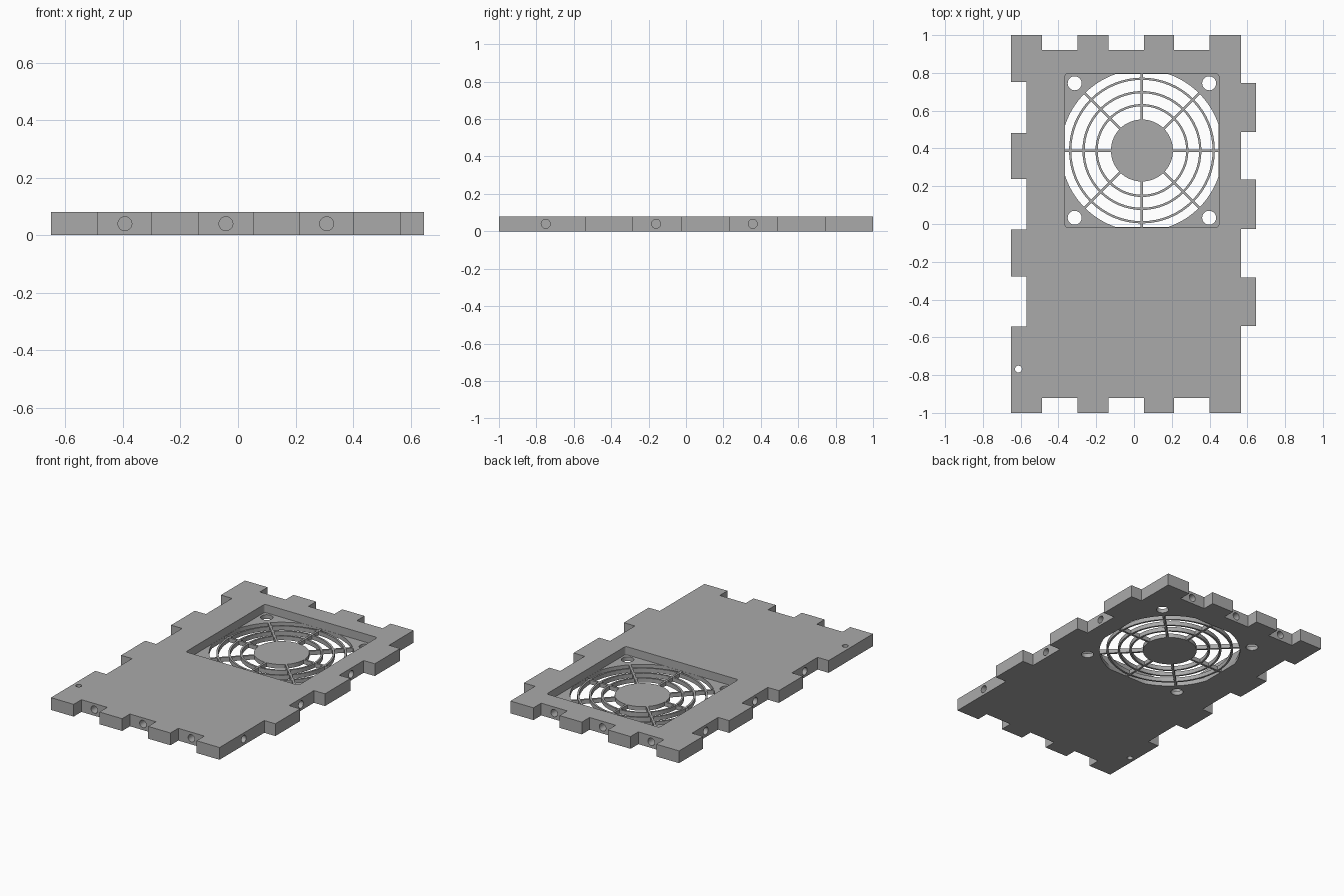
import bpy, bmesh, math
from mathutils import Matrix

if "Cube" in bpy.data.objects:
    bpy.data.objects.remove(bpy.data.objects["Cube"])

T, FLOOR = 0.08, 0.027            # plate thickness, grille thickness
CX, CY, HALF = 0.042, 0.389, 0.407  # fan recess centre and half size

grey = bpy.data.materials.new("plain_grey")
grey.diffuse_color = (0.4, 0.4, 0.4, 1)
grey.use_nodes = True
grey.node_tree.nodes["Principled BSDF"].inputs["Base Color"].default_value = grey.diffuse_color


def finish(name, bm):
    bmesh.ops.recalc_face_normals(bm, faces=bm.faces[:])
    me = bpy.data.meshes.new(name)
    bm.to_mesh(me)
    bm.free()
    me.materials.append(grey)
    ob = bpy.data.objects.new(name, me)
    bpy.context.collection.objects.link(ob)
    return ob


def prism(name, pts, z0, z1):
    """Extrude a flat outline from z0 to z1."""
    bm = bmesh.new()
    f = bm.faces.new([bm.verts.new((x, y, z0)) for x, y in pts])
    ext = bmesh.ops.extrude_face_region(bm, geom=[f])
    for v in ext["geom"]:
        if isinstance(v, bmesh.types.BMVert):
            v.co.z = z1
    return finish(name, bm)


def circle(r, n=64):
    return [(CX + r * math.cos(2 * math.pi * i / n),
             CY + r * math.sin(2 * math.pi * i / n)) for i in range(n)]


def smooth(ob):
    bpy.ops.object.select_all(action='DESELECT')
    ob.select_set(True)
    bpy.context.view_layer.objects.active = ob
    bpy.ops.object.shade_smooth_by_angle(angle=math.radians(30))


# Finger-jointed outline, anticlockwise from the front left corner
XL, XR, D = -0.57, 0.567, 0.08
notch_x = [(-0.486, -0.30), (-0.136, 0.052), (0.213, 0.401)]
tabs_r = [(-0.539, -0.283), (-0.027, 0.235), (0.486, 0.747)]
notch_l = [(0.483, 0.752), (-0.029, 0.238), (-0.543, -0.277)]
outline = [(XL - D, -1)]
for a, b in notch_x:
    outline += [(a, -1), (a, -1 + D), (b, -1 + D), (b, -1)]
outline.append((XR, -1))
for a, b in tabs_r:
    outline += [(XR, a), (XR + D, a), (XR + D, b), (XR, b)]
outline.append((XR, 1))
for a, b in reversed(notch_x):
    outline += [(b, 1), (b, 1 - D), (a, 1 - D), (a, 1)]
outline.append((XL - D, 1))
for a, b in notch_l:
    outline += [(XL - D, b), (XL, b), (XL, a), (XL - D, a)]
plate = prism("panel", outline, 0, T)

# Rounded square recess for the fan
rr, recess_pts = 0.015, []
for k, (sx, sy) in enumerate([(1, 1), (-1, 1), (-1, -1), (1, -1)]):
    for i in range(5):
        a = math.pi / 2 * (k + i / 4)
        recess_pts.append((CX + sx * (HALF - rr) + rr * math.cos(a),
                           CY + sy * (HALF - rr) + rr * math.sin(a)))
recess = prism("recess_cutter", recess_pts, FLOOR, 0.2)

# Round air opening, clipped by the recess sides
lim, R = HALF - 0.001, 0.428
ang = math.acos(lim / R)
open_pts = []
for k in range(4):
    for i in range(17):
        a = k * math.pi / 2 + ang + (math.pi / 2 - 2 * ang) * i / 16
        open_pts.append((CX + R * math.cos(a), CY + R * math.sin(a)))
opening = prism("opening_cutter", open_pts, -0.1, 0.05)

# Drilled holes: fan screws, corner pin hole and edge bolt holes
bm = bmesh.new()


def drill(loc, r, depth, axis='Z'):
    rot = {'Z': Matrix(), 'X': Matrix.Rotation(math.pi / 2, 4, 'Y'),
           'Y': Matrix.Rotation(math.pi / 2, 4, 'X')}[axis]
    bmesh.ops.create_cone(bm, cap_ends=True, segments=32, radius1=r, radius2=r,
                          depth=depth, matrix=Matrix.Translation(loc) @ rot)


for sx in (-1, 1):
    for sy in (-1, 1):
        drill((CX + sx * 0.356, CY + sy * 0.356, 0), 0.037, 0.1)
drill((-0.612, -0.768, 0.04), 0.018, 0.2)
for x in (-0.393, -0.042, 0.308):
    for s in (-1, 1):
        drill((x, s * (1 - D), T / 2), 0.024, 0.2, 'Y')
for y in (-0.75, -0.16, 0.357):
    drill((XR, y, T / 2), 0.024, 0.2, 'X')
for y in (0.61, 0.1, -0.41):
    drill((XL, y, T / 2), 0.024, 0.2, 'X')
holes = finish("hole_cutter", bm)

bpy.context.view_layer.objects.active = plate
for cutter in (recess, opening, holes):
    m = plate.modifiers.new(cutter.name, 'BOOLEAN')
    m.operation, m.solver, m.object = 'DIFFERENCE', 'EXACT', cutter
    bpy.ops.object.modifier_apply(modifier=m.name)
    bpy.data.objects.remove(cutter)
smooth(plate)

# Grille hub
smooth(prism("grille_hub", circle(0.164), 0, FLOOR))

# Grille rings
for n, r in enumerate((0.240, 0.309, 0.380)):
    bm = bmesh.new()
    loops = [[bm.verts.new((x, y, z)) for x, y in circle(q)]
             for q, z in ((r - 0.006, 0), (r + 0.006, 0),
                          (r + 0.006, FLOOR), (r - 0.006, FLOOR))]
    for k in range(4):
        a, b = loops[k], loops[(k + 1) % 4]
        for i in range(64):
            j = (i + 1) % 64
            bm.faces.new((a[i], a[j], b[j], b[i]))
    smooth(finish(f"grille_ring_{n + 1}", bm))

# Grille spokes
for k in range(8):
    a = k * math.pi / 4
    c, s = math.cos(a), math.sin(a)
    end = R + 0.001 if k % 2 else HALF
    pts = [(CX + u * c - v * s, CY + u * s + v * c) for u, v in
           ((0.16, -0.0067), (end, -0.0067), (end, 0.0067), (0.16, 0.0067))]
    prism(f"grille_spoke_{k + 1}", pts, 0, FLOOR)
